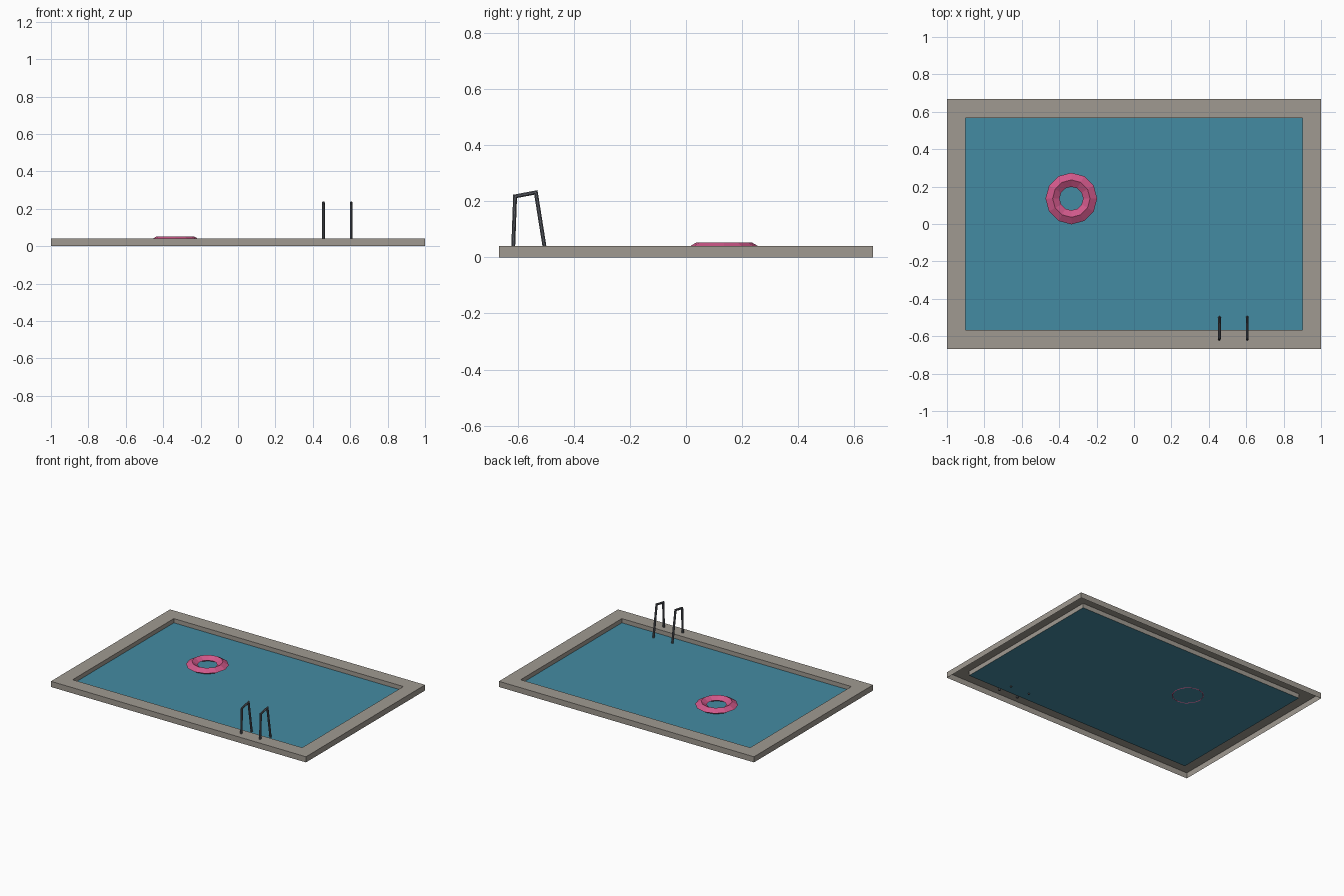
import bpy, bmesh, math
from mathutils import Vector

if "Cube" in bpy.data.objects:
    bpy.data.objects.remove(bpy.data.objects["Cube"])


def lin(r, g, b):
    conv = lambda c: c / 12.92 if c <= 0.04045 else ((c + 0.055) / 1.055) ** 2.4
    return (conv(r / 255), conv(g / 255), conv(b / 255), 1)


def material(name, rgb):
    m = bpy.data.materials.new(name)
    m.diffuse_color = lin(*rgb)
    m.use_nodes = True
    m.node_tree.nodes["Principled BSDF"].inputs["Base Color"].default_value = m.diffuse_color
    return m


STONE = material("warm grey stone", (160, 154, 145))
WATER = material("pool blue", (68, 139, 162))
PINK = material("float pink", (208, 88, 138))
STEEL = material("dark steel", (92, 95, 102))


def finish(name, bm, mat):
    mesh = bpy.data.meshes.new(name)
    bm.to_mesh(mesh)
    bm.free()
    mesh.materials.append(mat)
    ob = bpy.data.objects.new(name, mesh)
    bpy.context.collection.objects.link(ob)
    return ob


def skin(bm, loops):
    """Bridge successive closed vertex loops with quads."""
    for a, b in zip(loops, loops[1:]):
        n = len(a)
        for i in range(n):
            j = (i + 1) % n
            bm.faces.new((a[i], a[j], b[j], b[i]))


RIM_TOP, WATER_Z = 0.04, 0.01

# Pool rim: outer wall, coping and inner wall, open underneath
bm = bmesh.new()
loops = []
for hx, hy, z in ((1, 0.667, 0), (1, 0.667, RIM_TOP),
                  (0.9, 0.567, RIM_TOP), (0.9, 0.567, WATER_Z - 0.002)):
    loops.append([bm.verts.new((sx * hx, sy * hy, z))
                  for sx, sy in ((-1, -1), (1, -1), (1, 1), (-1, 1))])
skin(bm, loops)
finish("pool_rim", bm, STONE)

# Water surface
bm = bmesh.new()
bm.faces.new([bm.verts.new((x, y, WATER_Z)) for x, y in
              ((-0.9, -0.567), (0.9, -0.567), (0.9, 0.567), (-0.9, 0.567))])
finish("water", bm, WATER)

# Swim ring: diamond section swept round twelve sides
bm = bmesh.new()
loops = []
for r, z in ((0.1, 0.008), (0.138, 0.03), (0.1, 0.052), (0.063, 0.03)):
    loops.append([bm.verts.new((-0.335 + r * math.cos(t), 0.136 + r * math.sin(t), z))
                  for t in (math.tau * i / 12 for i in range(12))])
skin(bm, loops + loops[:1])
finish("swim_ring", bm, PINK)

# Ladder handrails: eight-sided bent tubes
PATH = [Vector(p) for p in ((0, -0.616, 0.03), (0, -0.609, 0.217),
                            (0, -0.535, 0.231), (0, -0.499, 0.005))]
RADIUS = 0.0075


def handrail(name, x):
    bm = bmesh.new()
    loops = []
    side = Vector((1, 0, 0))
    for i, p in enumerate(PATH):
        into = (p - PATH[i - 1]).normalized() if i else None
        out = (PATH[i + 1] - p).normalized() if i < len(PATH) - 1 else None
        into, out = into or out, out or into
        tangent = (into + out).normalized()
        normal = tangent.cross(side)
        miter = 1 / tangent.dot(out)
        loops.append([bm.verts.new(p + Vector((x, 0, 0)) + RADIUS *
                                   (side * math.cos(t) + normal * miter * math.sin(t)))
                      for t in (math.tau * (k + 0.5) / 8 for k in range(8))])
    skin(bm, loops)
    bm.faces.new(loops[0])
    bm.faces.new(loops[-1])
    bmesh.ops.recalc_face_normals(bm, faces=bm.faces)
    finish(name, bm, STEEL)


handrail("left_handrail", 0.457)
handrail("right_handrail", 0.605)
